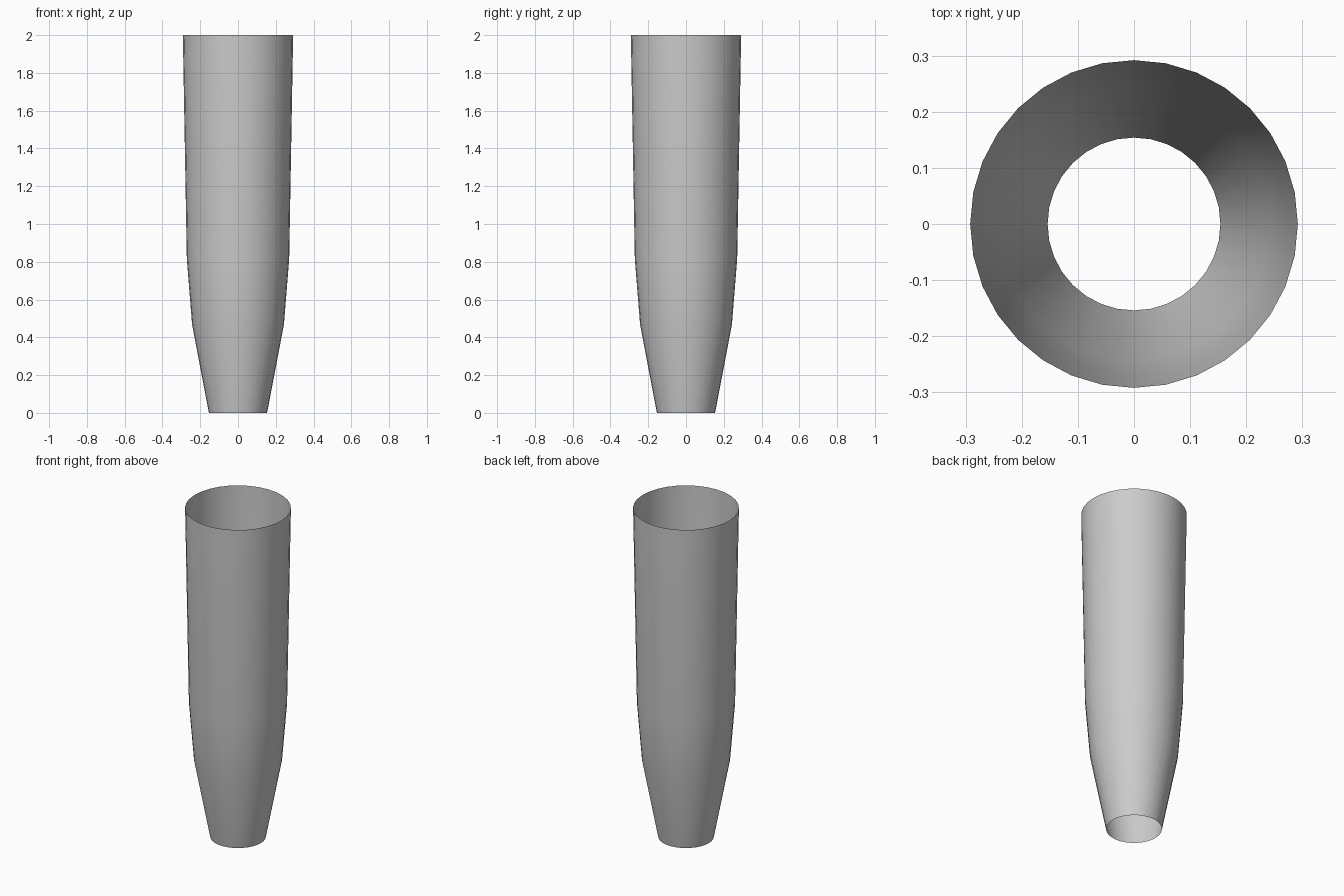
import bpy, bmesh
from math import cos, sin, tau, radians

if "Cube" in bpy.data.objects:
    bpy.data.objects.remove(bpy.data.objects["Cube"])

SIDES = 32
# (radius, height) from the narrow foot to the open rim
PROFILE = [(0.154, 0.0), (0.243, 0.467), (0.271, 0.815), (0.292, 2.0)]

# Open tapered tube: one ring per profile point, bridged by quads
bm = bmesh.new()
rings = [[bm.verts.new((r * cos(tau * i / SIDES), r * sin(tau * i / SIDES), z))
          for i in range(SIDES)] for r, z in PROFILE]
for low, high in zip(rings, rings[1:]):
    for i in range(SIDES):
        j = (i + 1) % SIDES
        bm.faces.new((low[i], low[j], high[j], high[i]))

mesh = bpy.data.meshes.new("tapered_tube")
bm.to_mesh(mesh)
bm.free()
tube = bpy.data.objects.new("tapered_tube", mesh)
bpy.context.collection.objects.link(tube)

# Smooth shading
bpy.context.view_layer.objects.active = tube
tube.select_set(True)
bpy.ops.object.shade_smooth_by_angle(angle=radians(30))
